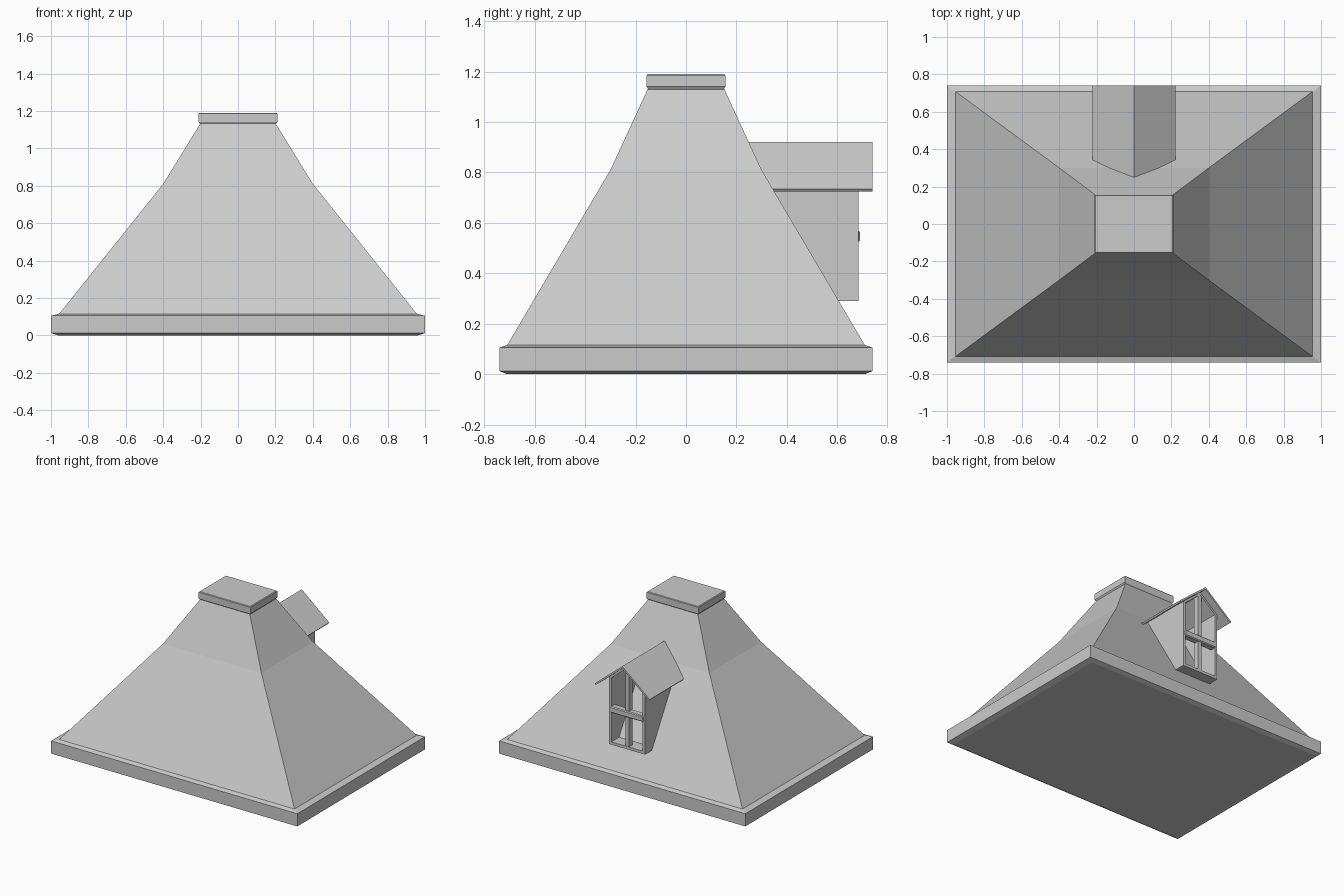
import bpy, bmesh

if "Cube" in bpy.data.objects:
    bpy.data.objects.remove(bpy.data.objects["Cube"])


def finish(name, bm):
    bmesh.ops.recalc_face_normals(bm, faces=bm.faces[:])
    me = bpy.data.meshes.new(name)
    bm.to_mesh(me)
    bm.free()
    ob = bpy.data.objects.new(name, me)
    bpy.context.collection.objects.link(ob)
    return ob


def loft(name, rings):
    """Stack of rectangles (half x, half y, z), capped at both ends."""
    bm = bmesh.new()
    loops = [[bm.verts.new((sx * x, sy * y, z))
              for sx, sy in ((-1, -1), (1, -1), (1, 1), (-1, 1))]
             for x, y, z in rings]
    for a, b in zip(loops, loops[1:]):
        for i in range(4):
            j = (i + 1) % 4
            bm.faces.new((a[i], a[j], b[j], b[i]))
    bm.faces.new(loops[0])
    bm.faces.new(loops[-1])
    return finish(name, bm)


def slope_y(z):
    """Back surface of the main roof at height z."""
    if z < 0.81:
        return 0.3 + (0.81 - z) / 0.695 * 0.41
    return 0.3 - (z - 0.81) / 0.32 * 0.15


def shell(name, outer, inner, front, closed):
    """Walled profile running from the main roof slope out to y = front."""
    bm = bmesh.new()
    cols = []
    for o, i in zip(outer, inner):
        cols.append([bm.verts.new((x, y, z)) for x, y, z in (
            (o[0], slope_y(o[1]) - 0.004, o[1]), (o[0], front, o[1]),
            (i[0], front, i[1]), (i[0], slope_y(i[1]) - 0.004, i[1]))])
    pairs = list(zip(cols, cols[1:]))
    if closed:
        pairs.append((cols[-1], cols[0]))
    for a, b in pairs:
        for k in range(4):
            m = (k + 1) % 4
            bm.faces.new((a[k], a[m], b[m], b[k]))
    if not closed:
        bm.faces.new(cols[0])
        bm.faces.new(cols[-1])
    return finish(name, bm)


def mirrored(half):
    """Left half of a profile plus its mirror; the last point is the ridge."""
    return half + [(-x, z) for x, z in reversed(half[:-1])]


def box(name, lo, hi, bevel=0):
    bpy.ops.mesh.primitive_cube_add(
        size=1, location=[(a + b) / 2 for a, b in zip(lo, hi)])
    ob = bpy.context.object
    ob.name = name
    ob.scale = [b - a for a, b in zip(lo, hi)]
    bpy.ops.object.transform_apply(location=False, rotation=False, scale=True)
    if bevel:
        mod = ob.modifiers.new("bevel", 'BEVEL')
        mod.width = bevel
        mod.segments = 1
    return ob


# Eaves slab, two-pitch hipped roof and top cap
loft("eaves_slab", [(0.96, 0.71, 0), (1, 0.74, 0.012),
                    (1, 0.74, 0.105), (0.957, 0.708, 0.116)])
loft("main_roof", [(0.957, 0.71, 0.114), (0.4, 0.3, 0.81), (0.2, 0.15, 1.135)])
loft("roof_cap", [(0.203, 0.15, 1.13), (0.21, 0.156, 1.14),
                  (0.21, 0.156, 1.185), (0.205, 0.152, 1.19)])

# Dormer gable roof
shell("dormer_roof",
      mirrored([(-0.223, 0.735), (-0.133, 0.81), (0, 0.92)]),
      mirrored([(-0.215, 0.725), (-0.125, 0.80), (0, 0.903)]),
      0.74, False)

# Dormer walls, open at the front
shell("dormer_walls",
      mirrored([(-0.147, 0.29), (-0.147, 0.781), (-0.112, 0.81), (0, 0.903)]),
      mirrored([(-0.127, 0.31), (-0.127, 0.78), (-0.09, 0.81), (0, 0.885)]),
      0.685, True)

# Window bars
box("window_upright", (-0.015, 0.64, 0.3), (0.015, 0.682, 0.892))
box("window_crossbar", (-0.135, 0.64, 0.525), (0.135, 0.69, 0.57), 0.006)
